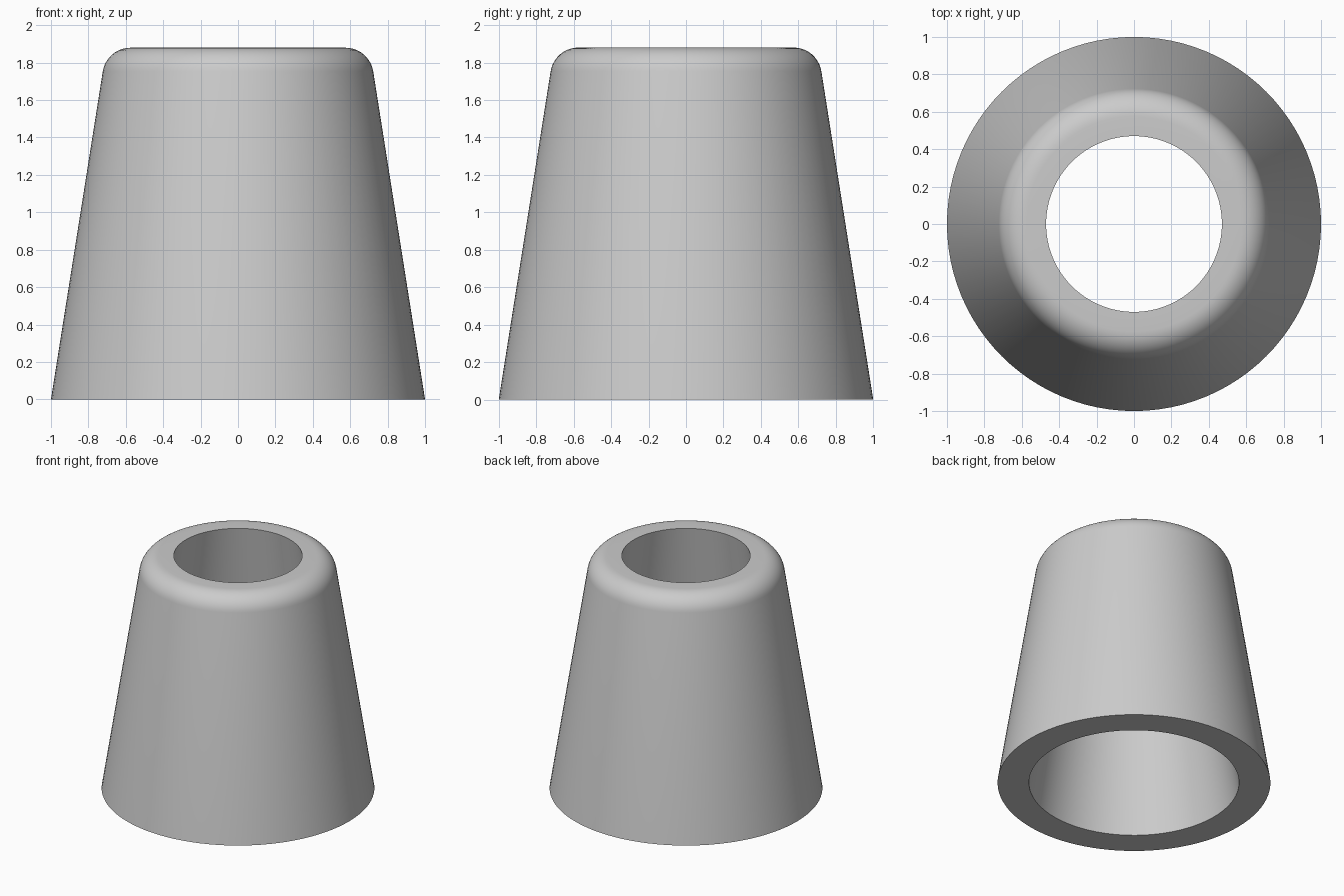
import bpy
import bmesh
import math

cube = bpy.data.objects.get("Cube")
if cube:
    bpy.data.objects.remove(cube, do_unlink=True)

# Plain grey material
grey = bpy.data.materials.new("grey")
grey.use_nodes = True
colour = (0.6, 0.6, 0.6, 1)
grey.diffuse_color = colour
grey.node_tree.nodes["Principled BSDF"].inputs["Base Color"].default_value = colour

# Dimensions of the tapered sleeve
HEIGHT = 1.88
BASE_RADIUS, BASE_HOLE = 1.0, 0.77
TOP_RADIUS, TOP_HOLE = 0.703, 0.47   # outer radius before rounding
FILLET = 0.15
SEGMENTS = 96
ARC_STEPS = 10

# Closed cross-section: straight wall, rounded shoulder, flat rim, parallel bore
lean = math.atan2(BASE_RADIUS - TOP_RADIUS, HEIGHT)
tangent = FILLET * math.tan((math.pi / 2 - lean) / 2)
centre_x, centre_z = TOP_RADIUS - tangent, HEIGHT - FILLET
profile = [(BASE_HOLE, 0), (BASE_RADIUS, 0)]
for i in range(ARC_STEPS + 1):
    a = lean + (math.pi / 2 - lean) * i / ARC_STEPS
    profile.append((centre_x + FILLET * math.cos(a), centre_z + FILLET * math.sin(a)))
profile.append((TOP_HOLE, HEIGHT))

# Revolve the cross-section around the z axis
bm = bmesh.new()
verts = [bm.verts.new((x, 0, z)) for x, z in profile]
edges = [bm.edges.new((v, verts[(i + 1) % len(verts)])) for i, v in enumerate(verts)]
bmesh.ops.spin(bm, geom=verts + edges, cent=(0, 0, 0), axis=(0, 0, 1),
               angle=math.tau, steps=SEGMENTS, use_merge=True)
bmesh.ops.remove_doubles(bm, verts=bm.verts, dist=0.0001)
bmesh.ops.recalc_face_normals(bm, faces=bm.faces)

mesh = bpy.data.meshes.new("tapered_sleeve")
bm.to_mesh(mesh)
bm.free()
mesh.materials.append(grey)
sleeve = bpy.data.objects.new("tapered_sleeve", mesh)
bpy.context.collection.objects.link(sleeve)

# Smooth curved surfaces, sharp rims
bpy.ops.object.select_all(action="DESELECT")
sleeve.select_set(True)
bpy.context.view_layer.objects.active = sleeve
bpy.ops.object.shade_smooth_by_angle(angle=math.radians(30))
